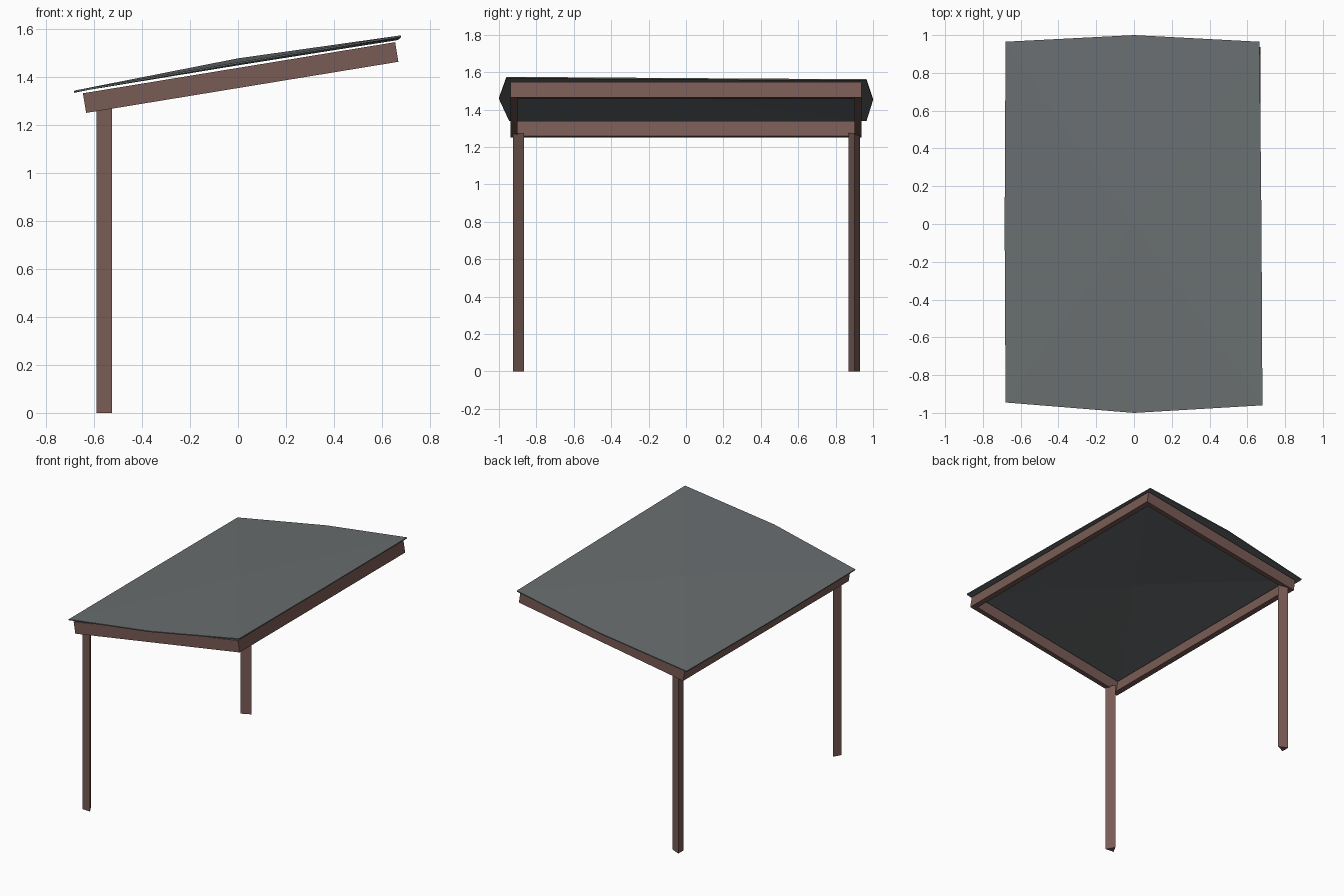
import bpy, bmesh, math
from mathutils import Matrix

if "Cube" in bpy.data.objects:
    bpy.data.objects.remove(bpy.data.objects["Cube"])


def material(name, color):
    m = bpy.data.materials.new(name)
    m.diffuse_color = (*color, 1)
    m.use_nodes = True
    m.node_tree.nodes["Principled BSDF"].inputs["Base Color"].default_value = m.diffuse_color
    return m


wood = material("brown wood", (0.19, 0.105, 0.09))
sheet = material("grey roofing", (0.14, 0.155, 0.16))


def add_object(name, bm, mat):
    bmesh.ops.recalc_face_normals(bm, faces=bm.faces)
    mesh = bpy.data.meshes.new(name)
    bm.to_mesh(mesh)
    bm.free()
    mesh.materials.append(mat)
    ob = bpy.data.objects.new(name, mesh)
    bpy.context.collection.objects.link(ob)
    return ob


# Three-sided posts on the low side
def post(name, outline, top=1.275):
    bm = bmesh.new()
    base = bm.faces.new([bm.verts.new((x, y, 0)) for x, y in outline])
    ext = bmesh.ops.extrude_face_region(bm, geom=[base], use_keep_orig=True)
    for v in ext["geom"]:
        if isinstance(v, bmesh.types.BMVert):
            v.co.z = top
    add_object(name, bm, wood)


post("back_post", [(-0.59, 0.87), (-0.525, 0.90), (-0.59, 0.93)])
post("front_post", [(-0.525, -0.925), (-0.56, -0.865), (-0.59, -0.92)])

# Tilted frame: two side beams between two full-width end beams
TILT = Matrix.Translation((0.011, 0, 1.399)) @ Matrix.Rotation(math.radians(-9.3), 4, 'Y')
LENGTH, WIDTH, DEPTH, THICK = 1.32, 1.874, 0.083, 0.036


def beam(name, size, x, y):
    bm = bmesh.new()
    bmesh.ops.create_cube(bm, size=1)
    bmesh.ops.scale(bm, vec=size, verts=bm.verts)
    bmesh.ops.translate(bm, vec=(x, y, 0), verts=bm.verts)
    bmesh.ops.transform(bm, matrix=TILT, verts=bm.verts)
    add_object(name, bm, wood)


for side, s in (("front", -1), ("back", 1)):
    beam(side + "_side_beam", (LENGTH - 2 * THICK, THICK, DEPTH), 0, s * (WIDTH - THICK) / 2)
for side, s in (("low", -1), ("high", 1)):
    beam(side + "_end_beam", (THICK, WIDTH, DEPTH), s * (LENGTH - THICK) / 2, 0)

# Thin roof sheet, slightly domed and bowed out at the middle
rows = [
    [(-0.68, -0.945, 1.345), (0, -1.0, 1.463), (0.68, -0.96, 1.575)],
    [(-0.685, 0, 1.342), (0, 0, 1.479), (0.675, 0, 1.568)],
    [(-0.68, 0.965, 1.345), (0, 1.0, 1.457), (0.665, 0.965, 1.562)],
]
bm = bmesh.new()
grid = [[bm.verts.new(p) for p in row] for row in rows]
for j in range(2):
    for i in range(2):
        bm.faces.new((grid[j][i], grid[j][i + 1], grid[j + 1][i + 1], grid[j + 1][i]))
bmesh.ops.triangulate(bm, faces=bm.faces)
ext = bmesh.ops.extrude_face_region(bm, geom=bm.faces[:], use_keep_orig=True)
for v in ext["geom"]:
    if isinstance(v, bmesh.types.BMVert):
        v.co.z -= 0.007
add_object("roof_sheet", bm, sheet)
